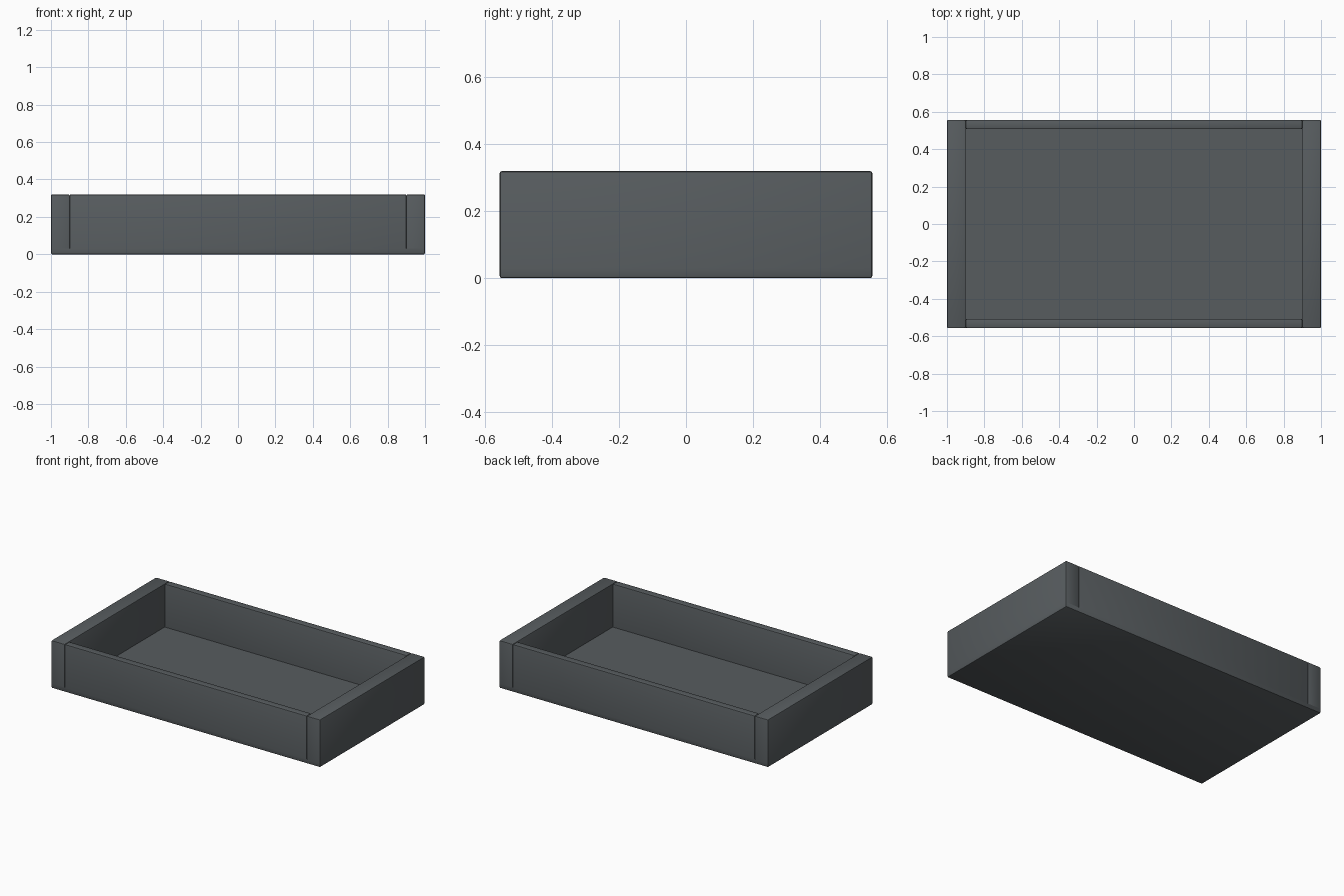
import bpy, bmesh
from mathutils import Matrix, Vector

cube = bpy.data.objects.get("Cube")
if cube:
    bpy.data.objects.remove(cube, do_unlink=True)

HALF_X, HALF_Y, HEIGHT = 1.0, 0.557, 0.32
SIDE, PANEL, FLOOR = 0.1, 0.05, 0.03
BEVEL = 0.007

grey = bpy.data.materials.new("slate_grey")
grey.use_nodes = True
colour = (0.095, 0.107, 0.114, 1)
grey.diffuse_color = colour
grey.node_tree.nodes["Principled BSDF"].inputs["Base Color"].default_value = colour


def box(name, low, high, square_z):
    """Box with rounded edges, left square where it joins at height square_z."""
    low, high = Vector(low), Vector(high)
    bm = bmesh.new()
    bmesh.ops.create_cube(bm, size=1, matrix=Matrix.Translation((low + high) / 2)
                          @ Matrix.Diagonal((*(high - low), 1)))
    edges = [e for e in bm.edges
             if any(abs(v.co.z - square_z) > 0.001 for v in e.verts)]
    bmesh.ops.bevel(bm, geom=edges, offset=BEVEL, segments=2,
                    profile=0.5, affect='EDGES')
    mesh = bpy.data.meshes.new(name)
    bm.to_mesh(mesh)
    bm.free()
    mesh.materials.append(grey)
    obj = bpy.data.objects.new(name, mesh)
    bpy.context.collection.objects.link(obj)
    bpy.ops.object.select_all(action='DESELECT')
    obj.select_set(True)
    bpy.context.view_layer.objects.active = obj
    bpy.ops.object.shade_smooth_by_angle()
    return obj


# Floor slab under the whole tray
box("floor", (-HALF_X, -HALF_Y, 0), (HALF_X, HALF_Y, FLOOR), FLOOR)

# Thick side walls
inner_x = HALF_X - SIDE
box("left_wall", (inner_x, -HALF_Y, FLOOR), (HALF_X, HALF_Y, HEIGHT), FLOOR)
box("right_wall", (-HALF_X, -HALF_Y, FLOOR), (-inner_x, HALF_Y, HEIGHT), FLOOR)

# Thin front and back panels fitted between them
inner_y = HALF_Y - PANEL
box("front_panel", (-inner_x, -HALF_Y, FLOOR), (inner_x, -inner_y, HEIGHT), FLOOR)
box("back_panel", (-inner_x, inner_y, FLOOR), (inner_x, HALF_Y, HEIGHT), FLOOR)
